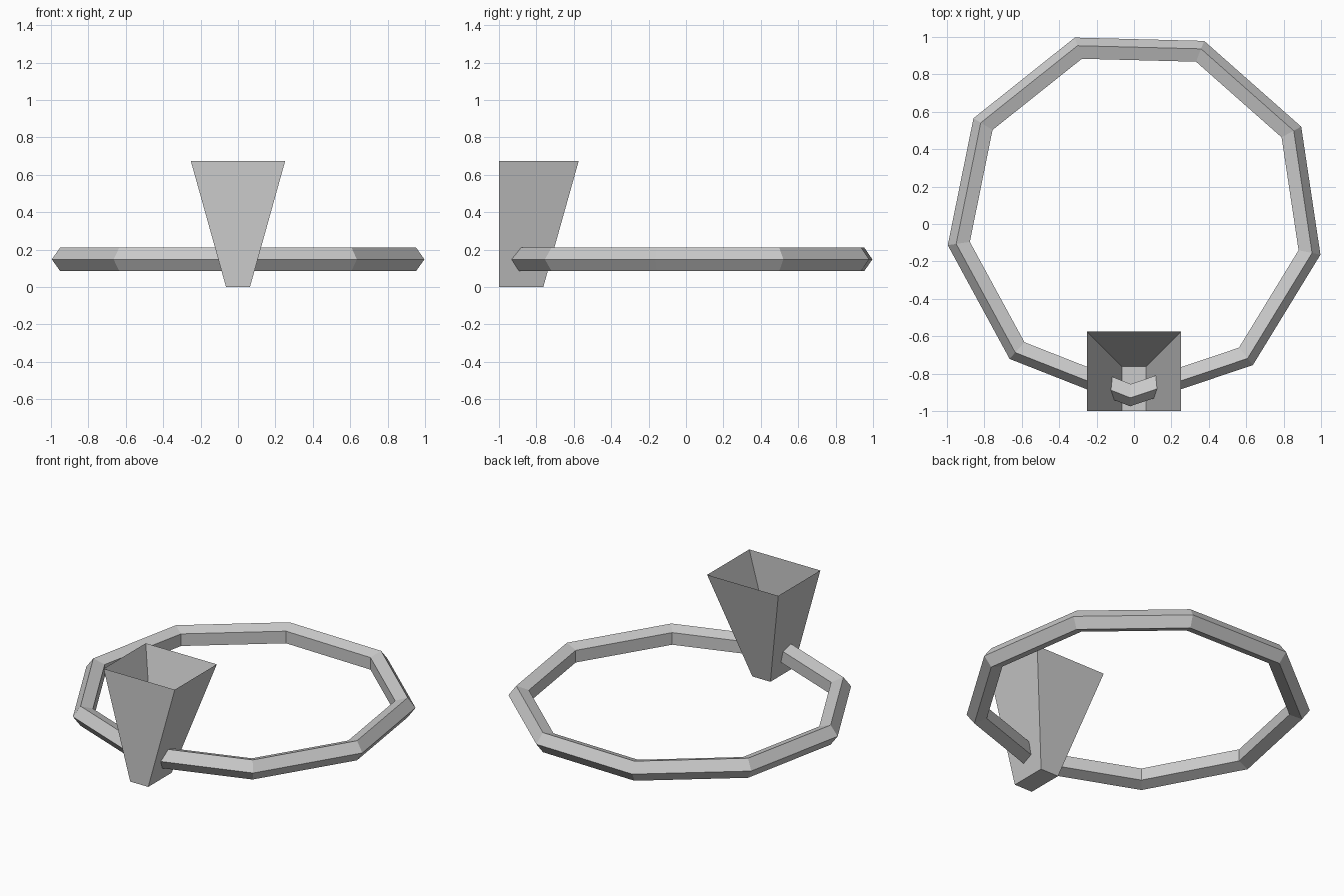
import bpy
import bmesh
from math import radians

if "Cube" in bpy.data.objects:
    bpy.data.objects.remove(bpy.data.objects["Cube"])

# Nine-sided ring with a regular five-sided section
bpy.ops.mesh.primitive_torus_add(
    major_segments=9, minor_segments=5,
    major_radius=0.946, minor_radius=0.066,
    location=(0.005, 0.037, 0.148),
    rotation=(0, 0, radians(-11.46)))
ring = bpy.context.object
ring.name = "ring"
for p in ring.data.polygons:
    p.use_smooth = False

# Open-topped tapered holder: thin walls, straight front, slanted back and sides
bm = bmesh.new()


def rectangle(half_width, back, z):
    corners = [(-half_width, -1), (half_width, -1), (half_width, back), (-half_width, back)]
    return [bm.verts.new((x, y, z)) for x, y in corners]


bottom = rectangle(0.064, -0.763, 0)
top = rectangle(0.252, -0.574, 0.673)
bm.faces.new(bottom[::-1])
for i in range(4):
    j = (i + 1) % 4
    bm.faces.new((bottom[i], bottom[j], top[j], top[i]))
mesh = bpy.data.meshes.new("holder")
bm.to_mesh(mesh)
bm.free()
holder = bpy.data.objects.new("holder", mesh)
bpy.context.collection.objects.link(holder)
